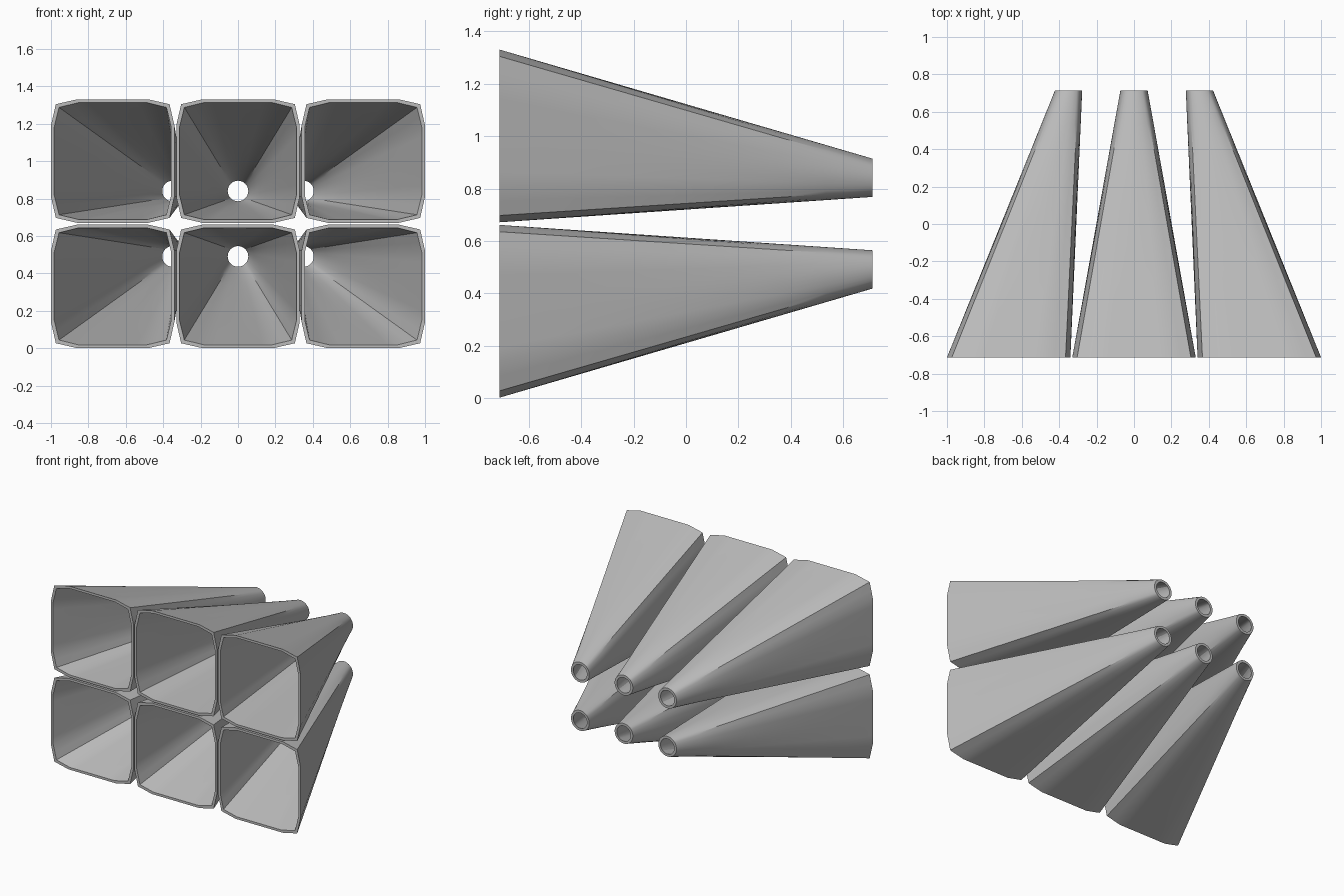
import bpy, bmesh, math

if "Cube" in bpy.data.objects:
    bpy.data.objects.remove(bpy.data.objects["Cube"])

SEG = 48            # sides around each horn
RINGS = 8           # length divisions
HALF_LEN = 0.713
MID_Z = 0.666
MOUTH_STEP, TIP_STEP = 0.67, 0.35   # spacing of mouths and of throats
HALF, CORNER = 0.33, 0.304          # mouth half width, mouth corner offset
WALL = 0.017
TIP_OUT, TIP_IN = 0.073, 0.055

grey = bpy.data.materials.new("horn grey")
grey.diffuse_color = (0.5, 0.5, 0.5, 1)
grey.use_nodes = True
grey.node_tree.nodes["Principled BSDF"].inputs["Base Color"].default_value = grey.diffuse_color


def mouth_point(angle, inset):
    """Point on the bulged square mouth outline."""
    half, corner = HALF - inset, CORNER - inset
    quarter = round(angle / (math.pi / 2)) * math.pi / 2
    local = angle - quarter
    a = abs(math.degrees(local))
    flat = half * math.tan(math.radians(30))
    if a <= 30:
        px, pz = half, half * math.tan(math.radians(a))
    else:
        f = (a - 30) / 15
        px, pz = half + (corner - half) * f, flat + (corner - flat) * f
    pz = math.copysign(pz, local)
    c, s = math.cos(quarter), math.sin(quarter)
    return px * c - pz * s, px * s + pz * c


def horn(name, col, row):
    bm = bmesh.new()
    cx0, cx1 = col * MOUTH_STEP, col * TIP_STEP
    cz0, cz1 = MID_Z + row * MOUTH_STEP / 2, MID_Z + row * TIP_STEP / 2
    # Outer skin front to back, then inner skin back to front
    steps = [i / RINGS for i in range(RINGS + 1)]
    path = [(t, 0, TIP_OUT) for t in steps]
    path += [(t, WALL, TIP_IN) for t in reversed(steps)]
    loops = []
    for t, inset, radius in path:
        loop = []
        for k in range(SEG):
            a = 2 * math.pi * k / SEG
            mx, mz = mouth_point(a, inset)
            x = (cx0 + mx) * (1 - t) + (cx1 + radius * math.cos(a)) * t
            z = (cz0 + mz) * (1 - t) + (cz1 + radius * math.sin(a)) * t
            loop.append(bm.verts.new((x, -HALF_LEN + 2 * HALF_LEN * t, z)))
        loops.append(loop)
    for i, loop in enumerate(loops):
        nxt = loops[(i + 1) % len(loops)]
        for k in range(SEG):
            j = (k + 1) % SEG
            bm.faces.new((loop[k], loop[j], nxt[j], nxt[k])).smooth = True
    bmesh.ops.recalc_face_normals(bm, faces=bm.faces)
    mesh = bpy.data.meshes.new(name)
    bm.to_mesh(mesh)
    bm.free()
    mesh.set_sharp_from_angle(angle=math.radians(25))
    mesh.materials.append(grey)
    bpy.context.collection.objects.link(bpy.data.objects.new(name, mesh))


# Two rows of three horns, all converging toward the back
for row, level in ((-1, "lower"), (1, "upper")):
    for col, side in ((-1, "left"), (0, "middle"), (1, "right")):
        horn(f"{level}_{side}_horn", col, row)
